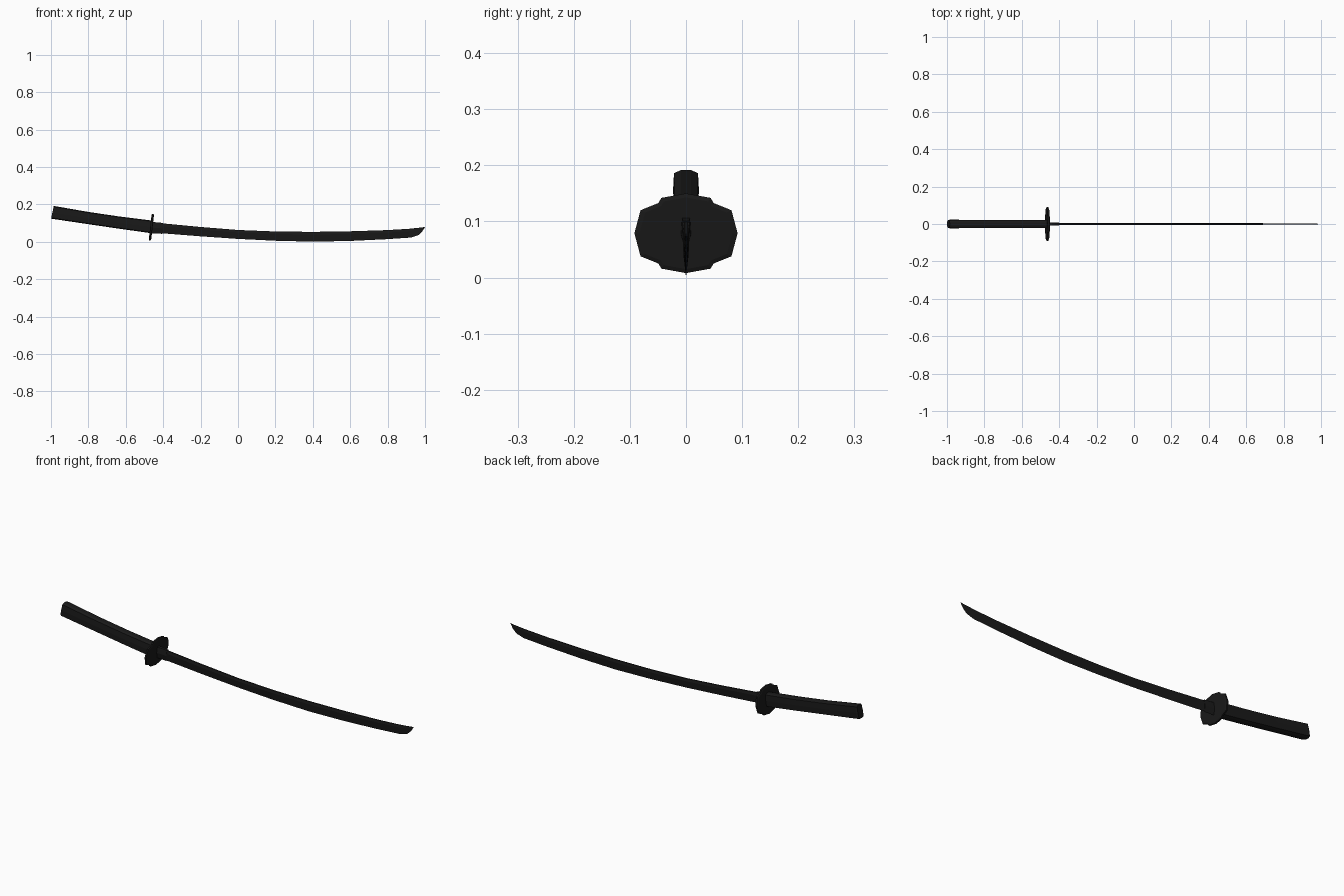
import bpy, bmesh
from mathutils import Vector

if "Cube" in bpy.data.objects:
    bpy.data.objects.remove(bpy.data.objects["Cube"])

dark = bpy.data.materials.new("dark_steel")
dark.diffuse_color = (0.01, 0.01, 0.01, 1)
dark.use_nodes = True
dark.node_tree.nodes["Principled BSDF"].inputs["Base Color"].default_value = dark.diffuse_color


def loft(name, rings):
    """Skin a list of equal-length point rings and cap both ends."""
    bm = bmesh.new()
    loops = [[bm.verts.new(p) for p in ring] for ring in rings]
    for a, b in zip(loops, loops[1:]):
        for i in range(len(a)):
            j = (i + 1) % len(a)
            bm.faces.new((a[i], a[j], b[j], b[i]))
    bm.faces.new(loops[0])
    bm.faces.new(loops[-1])
    bmesh.ops.remove_doubles(bm, verts=bm.verts, dist=0.0003)
    bmesh.ops.recalc_face_normals(bm, faces=bm.faces)
    mesh = bpy.data.meshes.new(name)
    bm.to_mesh(mesh)
    bm.free()
    mesh.materials.append(dark)
    obj = bpy.data.objects.new(name, mesh)
    bpy.context.collection.objects.link(obj)
    return obj


def section(profile, top, bottom, width):
    """Place a profile of (y, height 0..1) between a top and a bottom (x, z) point."""
    t, b = Vector(top), Vector(bottom)
    ring = []
    for y, h in profile:
        p = b.lerp(t, h)
        ring.append((p.x, y * width, p.y))
    return ring


def mirrored(half):
    """Complete a half profile listed from bottom to top."""
    return half + [(-y, h) for y, h in reversed(half) if y > 0]


# blade: sharp lower edge, ridge near the spine, narrow spine
blade_profile = mirrored([(0, 0), (1, 0.72), (0.6, 0.99)])
blade_stations = [
    ((-0.44, 0.103), (-0.445, 0.049), 0.0055),
    ((-0.20, 0.080), (-0.205, 0.030), 0.0053),
    ((0.00, 0.064), (-0.003, 0.016), 0.0050),
    ((0.20, 0.056), (0.20, 0.006), 0.0048),
    ((0.40, 0.054), (0.40, 0.001), 0.0045),
    ((0.60, 0.057), (0.60, 0.005), 0.0042),
    ((0.79, 0.063), (0.79, 0.014), 0.0038),
    ((0.91, 0.070), (0.925, 0.023), 0.0033),
    ((0.95, 0.074), (0.965, 0.036), 0.0024),
    ((0.98, 0.077), (0.985, 0.055), 0.0014),
    ((1.00, 0.080), (1.00, 0.079), 0.0003),
]
loft("blade", [section(blade_profile, *s) for s in blade_stations])

# collar at the root of the blade
collar_profile = mirrored([(0, 0), (1, 0.5), (0.8, 1)])
loft("blade_collar", [
    section(collar_profile, (-0.455, 0.106), (-0.462, 0.046), 0.009),
    section(collar_profile, (-0.40, 0.101), (-0.406, 0.043), 0.007),
])

# grip: rounded oblong section along a gentle curve
grip_profile = mirrored([(0.4, 0), (0.93, 0.07), (1, 0.5), (0.93, 0.93), (0.4, 1)])
grip_stations = [
    ((-0.985, 0.192), (-0.999, 0.126), 0.020),
    ((-0.978, 0.191), (-0.992, 0.123), 0.023),
    ((-0.80, 0.160), (-0.81, 0.096), 0.022),
    ((-0.63, 0.135), (-0.64, 0.071), 0.022),
    ((-0.46, 0.114), (-0.468, 0.047), 0.022),
]
loft("grip", [section(grip_profile, *s) for s in grip_stations])

# guard: four-lobed plate, tilted square to the grip, with bevelled rim
quarter = [(0, -0.071), (0.044, -0.063), (0.049, -0.054), (0.081, -0.041), (0.092, 0)]
right = quarter + [(y, -z) for y, z in reversed(quarter[:-1])]
outline = right + [(-y, z) for y, z in reversed(right[1:-1])]


def guard_ring(dx, scale):
    return [(-0.463 + dx + 0.11 * z * scale, y * scale, 0.079 + z * scale)
            for y, z in outline]


loft("guard", [guard_ring(-0.0065, 0.9), guard_ring(-0.004, 1),
               guard_ring(0.004, 1), guard_ring(0.0065, 0.9)])
